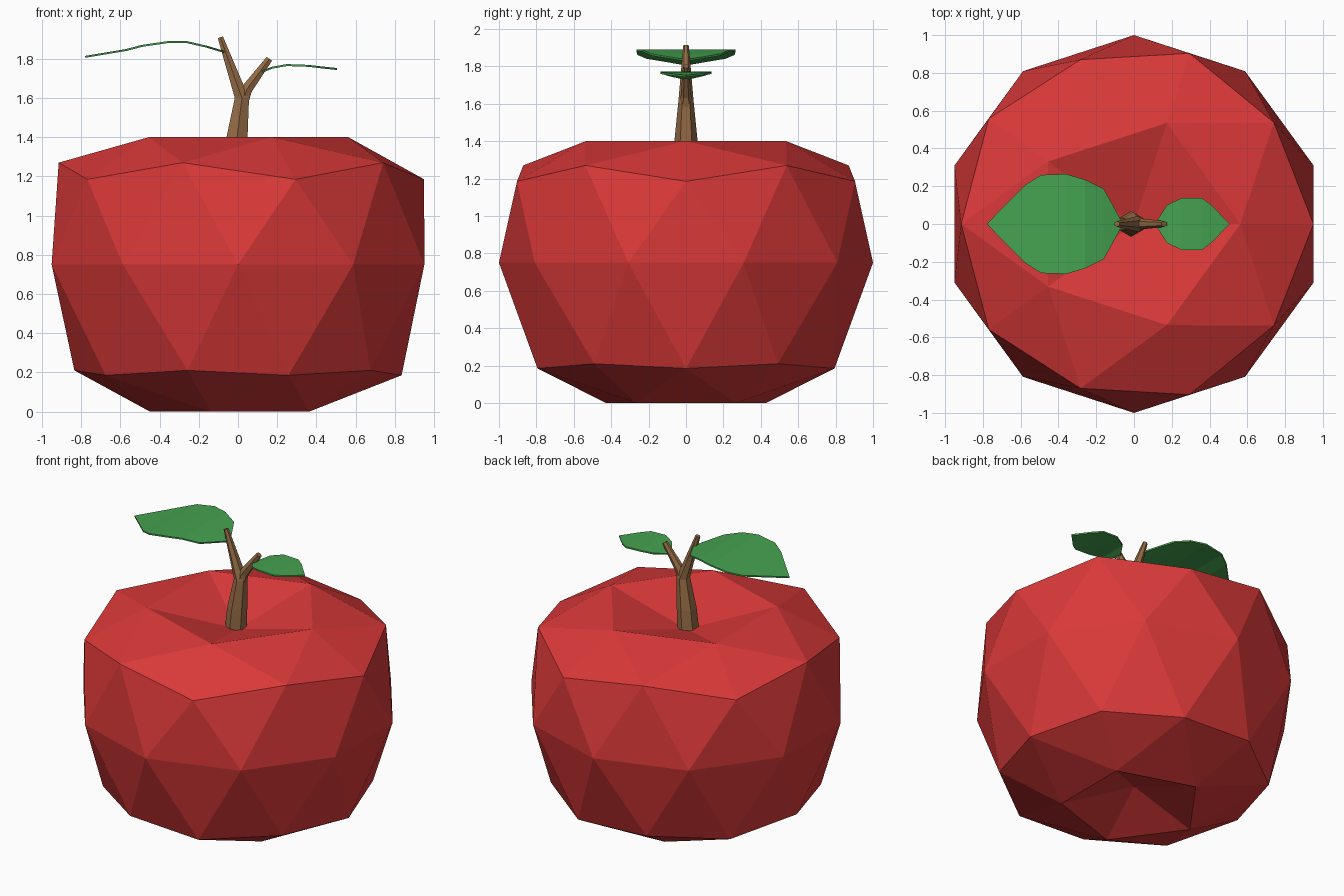
import bpy, bmesh
from math import cos, sin, pi
from mathutils import Vector

if "Cube" in bpy.data.objects:
    bpy.data.objects.remove(bpy.data.objects["Cube"])


def material(name, color):
    m = bpy.data.materials.new(name)
    m.diffuse_color = (*color, 1)
    m.use_nodes = True
    m.node_tree.nodes["Principled BSDF"].inputs["Base Color"].default_value = m.diffuse_color
    return m


def finish(name, bm, mat):
    bmesh.ops.recalc_face_normals(bm, faces=bm.faces)
    me = bpy.data.meshes.new(name)
    bm.to_mesh(me)
    bm.free()
    me.materials.append(mat)
    ob = bpy.data.objects.new(name, me)
    bpy.context.collection.objects.link(ob)
    return ob


red = material("apple_red", (0.70, 0.04, 0.04))
brown = material("bark_brown", (0.30, 0.15, 0.06))
green = material("leaf_green", (0.06, 0.36, 0.08))

# Apple body: icosphere whose rings are reshaped (sphere z -> radius, height)
rings = {1.0: (0, 1.25), 0.851: (0.563, 1.40), 0.526: (0.915, 1.27),
         0.447: (0.95, 1.185), 0.0: (1.0, 0.75), -0.447: (0.835, 0.21),
         -0.526: (0.835, 0.185), -0.851: (0.45, 0.0), -1.0: (0, 0.14)}
bm = bmesh.new()
bmesh.ops.create_icosphere(bm, subdivisions=2, radius=1)
for v in bm.verts:
    key = min(rings, key=lambda k: abs(k - v.co.z))
    r, z = rings[key]
    flat = Vector((v.co.x, v.co.y, 0))
    flat = flat.normalized() * r if r else Vector()
    v.co = (flat.x, flat.y, z)
finish("apple_body", bm, red)


# Stem parts: six-sided tubes through (x, z, radius, lean) stations
def tube(name, stations):
    bm = bmesh.new()
    loops = []
    for x, z, r, lean in stations:
        loops.append([bm.verts.new((x + r * cos(a), r * sin(a), z - lean * r * cos(a)))
                      for a in (pi / 6 + i * pi / 3 for i in range(6))])
    for lo, hi in zip(loops, loops[1:]):
        for i in range(6):
            j = (i + 1) % 6
            bm.faces.new((lo[i], lo[j], hi[j], hi[i]))
    bm.faces.new(loops[0])
    bm.faces.new(loops[-1])
    finish(name, bm, brown)


tube("stem", [(-0.018, 1.24, 0.068, 0), (-0.005, 1.40, 0.062, 0),
              (0.02, 1.60, 0.042, 0), (-0.09, 1.91, 0.015, -0.35)])
tube("stem_side_branch", [(0.02, 1.57, 0.034, 0.3), (0.045, 1.645, 0.028, 0.6),
                          (0.16, 1.80, 0.016, 0.7)])


# Leaves: curved strips through (x, half width, z) stations, ending in a tip
def leaf(name, stations):
    bm = bmesh.new()
    rows = []
    for x, w, z in stations:
        ys = (-w, 0, w) if w else (0,)
        rows.append([bm.verts.new((x, y, z)) for y in ys])
    for a, b in zip(rows, rows[1:]):
        for i in range(2):
            if len(b) == 1:
                bm.faces.new((a[i], a[i + 1], b[0]))
            else:
                bm.faces.new((a[i], a[i + 1], b[i + 1], b[i]))
    for f in bm.faces:
        f.normal_update()
        if f.normal.z < 0:
            f.normal_flip()
    ob = finish(name, bm, green)
    mod = ob.modifiers.new("thickness", "SOLIDIFY")
    mod.thickness = 0.01
    mod.offset = 0


leaf("large_leaf", [(-0.07, 0.02, 1.835), (-0.16, 0.185, 1.862), (-0.26, 0.235, 1.885),
                    (-0.36, 0.265, 1.885), (-0.49, 0.26, 1.866),
                    (-0.57, 0.21, 1.845), (-0.78, 0, 1.81)])
leaf("small_leaf", [(0.125, 0.02, 1.735), (0.175, 0.10, 1.755), (0.25, 0.137, 1.768),
                    (0.36, 0.137, 1.764), (0.41, 0.10, 1.758), (0.505, 0, 1.748)])
